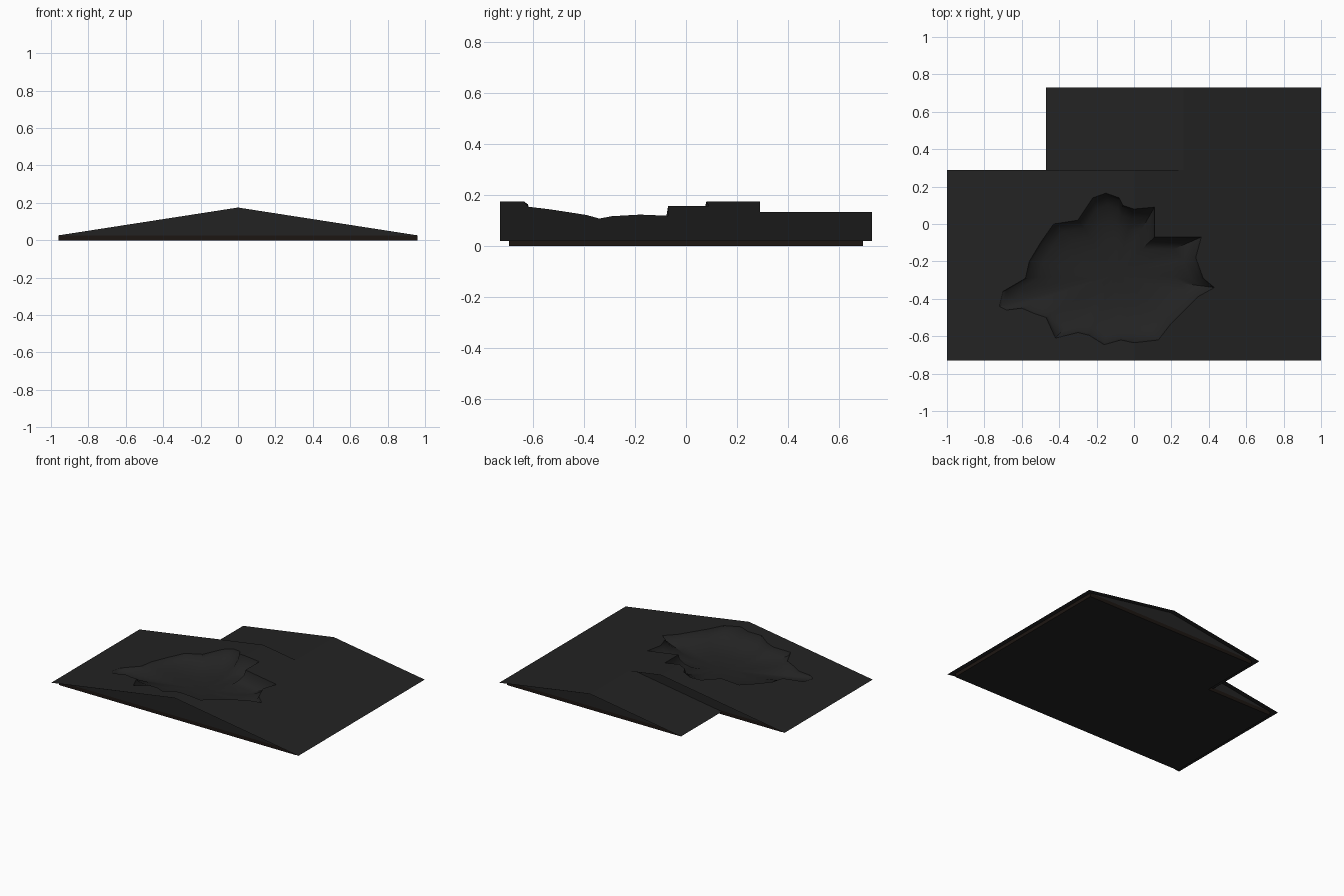
import bpy
import bmesh
from mathutils import Vector

if "Cube" in bpy.data.objects:
    bpy.data.objects.remove(bpy.data.objects["Cube"])

RIDGE, EAVE = 0.175, 0.02
SLOPE = RIDGE - EAVE
BACK_X = 0.265            # ridge of the rear wing
TRIM_Z = EAVE + 0.04 * SLOPE


def roof_z(x):
    return RIDGE - SLOPE * abs(x)


def wing_z(x):
    return roof_z(BACK_X) - SLOPE * abs(x - BACK_X)


def material(name, rgb):
    m = bpy.data.materials.new(name)
    m.diffuse_color = (*rgb, 1)
    m.use_nodes = True
    m.node_tree.nodes["Principled BSDF"].inputs["Base Color"].default_value = m.diffuse_color
    return m


def make(name, polys, mat, smooth=False):
    bm = bmesh.new()
    for poly in polys:
        bm.faces.new([bm.verts.new(p) for p in poly])
    bmesh.ops.remove_doubles(bm, verts=bm.verts, dist=0.0005)
    for f in bm.faces:
        f.smooth = smooth
    me = bpy.data.meshes.new(name)
    bm.to_mesh(me)
    bm.free()
    ob = bpy.data.objects.new(name, me)
    bpy.context.collection.objects.link(ob)
    me.materials.append(mat)
    return ob


slate = material("charcoal slate", (0.0165, 0.0165, 0.0165))
wood = material("dark brown trim", (0.012, 0.008, 0.006))

# Ragged outline of the crater, clockwise, split where it crosses the ridge
right_rim = [(0, .08), (.11, .09), (.11, -.07), (.36, -.07), (.33, -.18),
             (.37, -.29), (.43, -.34), (.34, -.39), (.20, -.53), (.13, -.62),
             (0, -.635)]
left_rim = [(0, -.635), (-.07, -.62), (-.16, -.645), (-.24, -.595), (-.30, -.58),
            (-.42, -.61), (-.47, -.50), (-.53, -.48), (-.60, -.45), (-.68, -.46),
            (-.72, -.44), (-.70, -.36), (-.58, -.29), (-.56, -.20), (-.50, -.10),
            (-.43, 0), (-.30, .02), (-.22, .14), (-.15, .165), (-.08, .14),
            (-.06, .10), (0, .08)]


def lift(points, height=roof_z):
    return [Vector((x, y, height(x))) for x, y in points]


# Roof sheets: left slope, right slope, rear wing's left slope
left = [(-1, -.73), (0, -.73)] + left_rim + [(0, .29), (-1, .29)]
right = [(0, -.73), (1, -.73), (1, .73), (BACK_X, .73), (BACK_X, .29),
         (0, .29)] + right_rim
wing = [(BACK_X, .73), (-.47, .73), (-.47, .255), (BACK_X, .255)]
make("roof", [lift(left), lift(right), lift(wing, wing_z)], slate)

# Crater bowl: rings shrinking from the rim towards the floor
rim = lift(right_rim[:-1] + left_rim[:-1])
centre = Vector((-.10, -.27, .035))
rings = [rim]
for scale, keep in ((.97, .72), (.85, .42), (.68, .18), (.45, .05), (.2, .01)):
    rings.append([Vector((centre.x + (p.x - centre.x) * scale,
                          centre.y + (p.y - centre.y) * scale,
                          centre.z + (p.z - centre.z) * keep)) for p in rim])
n = len(rim)
bowl = []
for a, b in zip(rings, rings[1:]):
    bowl += [(a[i], b[i], b[(i + 1) % n], a[(i + 1) % n])[::-1] for i in range(n)]
bowl += [(rings[-1][(i + 1) % n], rings[-1][i], centre) for i in range(n)]
ob = make("crater", bowl, slate, True)
bpy.context.view_layer.objects.active = ob
ob.select_set(True)
bpy.ops.object.shade_smooth_by_angle(angle=0.7)

# Gable walls set back under the roof edges
front = [(-.96, -.695, TRIM_Z), (.96, -.695, TRIM_Z), (0, -.695, RIDGE)]
back = [(.96, .695, TRIM_Z), (-.43, .695, TRIM_Z), (BACK_X, .695, wing_z(BACK_X))]
middle = [(BACK_X, .255, TRIM_Z), (-.96, .255, TRIM_Z), (0, .255, RIDGE),
          (BACK_X, .255, roof_z(BACK_X))]
make("gables", [front, back, middle], slate)

# Low trim round the base, and the closed underside
base = [(-.96, -.695), (.96, -.695), (.96, .695), (-.43, .695), (-.43, .255), (-.96, .255)]
trim = []
for (ax, ay), (bx, by) in zip(base, base[1:] + base[:1]):
    trim.append([(ax, ay, 0), (bx, by, 0), (bx, by, TRIM_Z), (ax, ay, TRIM_Z)])
make("base_trim", trim, wood)
make("underside", [[(x, y, 0) for x, y in base[::-1]]], slate)
